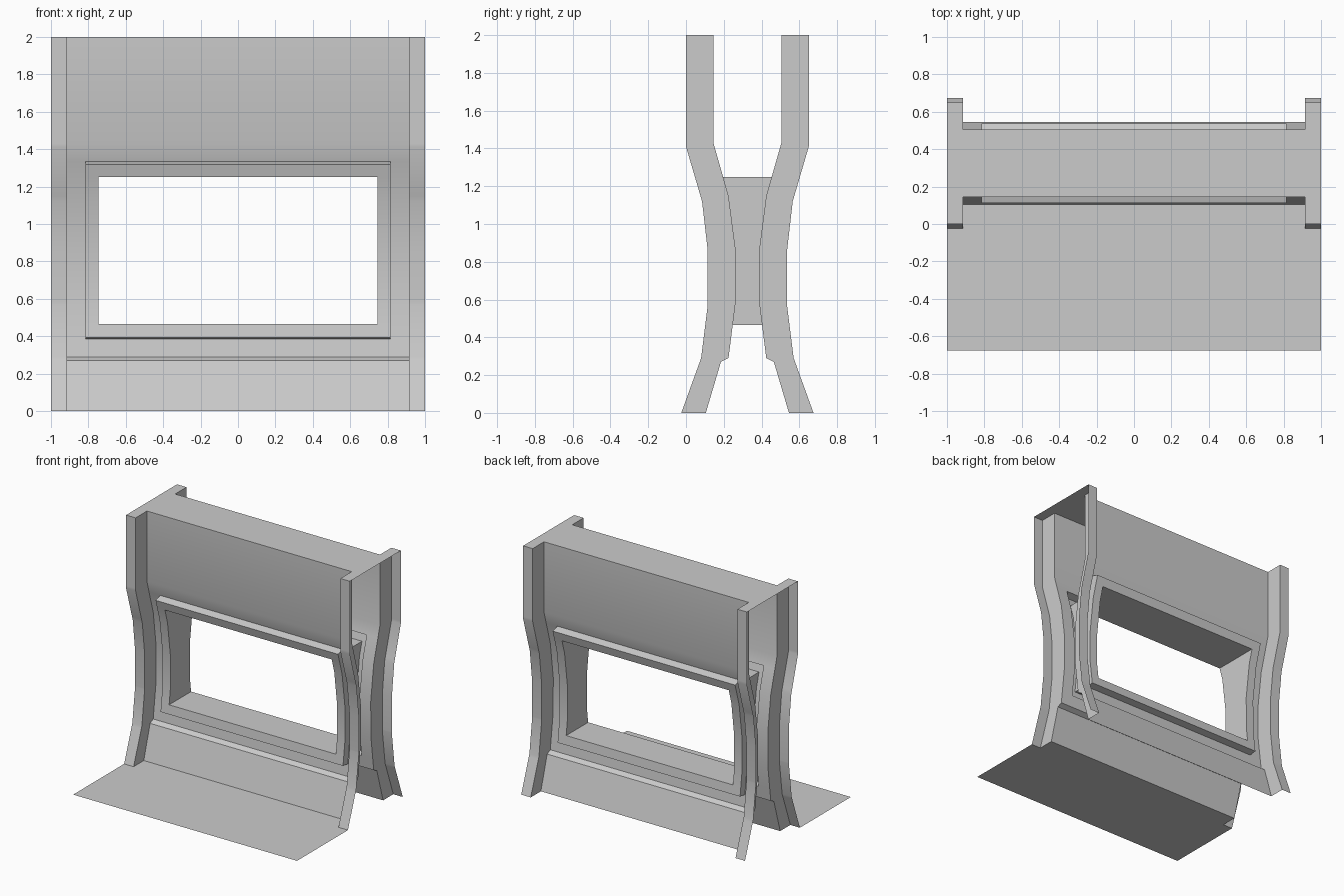
import bpy, bmesh
from mathutils import Vector

if "Cube" in bpy.data.objects:
    bpy.data.objects.remove(bpy.data.objects["Cube"])

MID = 0.325                      # plane between the two mirrored walls
PX, FX, WX = 0.915, 0.815, 0.745  # half widths: pillar edge, frame, window
# (y, z) profiles of the pillar face and the recessed panel
OUTER = [(-.025, 0), (.08, .29), (.115, .57), (.115, .86), (.085, 1.12), (0, 1.41), (0, 2)]
INNER = [(.105, 0), (.185, .27), (.225, .29), (.262, .58), (.263, .86), (.225, 1.15),
         (.145, 1.43), (.145, 2)]


def y_at(prof, z):
    for (ya, za), (yb, zb) in zip(prof, prof[1:]):
        if z <= zb:
            return ya + (yb - ya) * (z - za) / (zb - za)
    return prof[-1][0]


def clip(prof, lo, hi):
    return [(y_at(prof, lo), lo)] + [p for p in prof if lo < p[1] < hi] + [(y_at(prof, hi), hi)]


def offset(prof, d):
    out = []
    for i, (y, z) in enumerate(prof):
        a, b = prof[max(i - 1, 0)], prof[min(i + 1, len(prof) - 1)]
        t = Vector((b[0] - a[0], b[1] - a[1])).normalized()
        out.append((y - t.y * d, z + t.x * d))
    return out


def build(name, grids, mx=False, my=False):
    """Each grid is a list of rows of points, joined by quads (None skips a quad test)."""
    bm = bmesh.new()
    for rows, skip in grids:
        vs = [[bm.verts.new((x, y - MID, z)) for x, y, z in r] for r in rows]
        for i in range(len(vs) - 1):
            for j in range(len(vs[i]) - 1):
                if not (skip and skip(rows[i][j], rows[i + 1][j + 1])):
                    bm.faces.new((vs[i][j], vs[i][j + 1], vs[i + 1][j + 1], vs[i + 1][j]))
    bmesh.ops.remove_doubles(bm, verts=bm.verts, dist=1e-5)
    me = bpy.data.meshes.new(name)
    bm.to_mesh(me)
    bm.free()
    ob = bpy.data.objects.new(name, me)
    bpy.context.collection.objects.link(ob)
    ob.location.y = MID
    if mx or my:
        m = ob.modifiers.new("Mirror", 'MIRROR')
        m.use_axis = (mx, my, False)
    bpy.ops.object.select_all(action='DESELECT')
    ob.select_set(True)
    bpy.context.view_layer.objects.active = ob
    bpy.ops.object.shade_smooth_by_angle()
    return ob


# Pillars: narrow front strip plus the return to the panel
levels = sorted({z for _, z in OUTER + INNER})
pillar = [[(-1, y_at(OUTER, z), z), (-PX, y_at(OUTER, z), z), (-PX, y_at(INNER, z), z)]
          for z in levels]
build("pillar", [(pillar, None)], True, True)

# Recessed wall panel with a rectangular hole behind the frame
Z0, Z1, W0, W1 = .385, 1.335, .465, 1.25
plevels = sorted({z for _, z in INNER} | {Z0, Z1})
panel = [[(x, y_at(INNER, z), z) for x in (-PX, -FX, FX, PX)] for z in plevels]
build("wall_panel", [(panel, lambda a, b: a[0] == -FX and a[2] >= Z0 and b[2] <= Z1)],
      False, True)

# Raised window frame following the panel curve
base = clip(INNER, Z0, Z1)
front = offset(base, .062)
lo, hi = front[0][1], front[-1][1]
win = clip(front, W0, W1)


def strip(prof, xa, xb):
    return [[(xa, y, z), (xb, y, z)] for y, z in prof]


def ledge(p, q):
    return [[(-FX, *p), (FX, *p)], [(-FX, *q), (FX, *q)]]


full = clip(front, lo, W0) + win[1:-1] + clip(front, W1, hi)
if win[0] not in full:
    full.append(win[0])
full = sorted(set(full), key=lambda p: p[1])
side = [[(-FX, *b), (-FX, *f)] for b, f in zip(base, front)]
side_r = [[(FX, *f), (FX, *b)] for b, f in zip(base, front)]
build("window_frame", [
    (strip(full, -FX, -WX), None), (strip(full, WX, FX), None),
    (strip(clip(front, lo, W0), -WX, WX), None),
    (strip(clip(front, W1, hi), -WX, WX), None),
    (side, None), (side_r, None),
    (ledge(base[0], front[0]), None), (ledge(front[-1], base[-1]), None)], False, True)

# Window tunnel joining the two frames
jamb = [[(-WX, y, z), (-WX, MID, z)] for y, z in win]
sill = [[(-WX, win[0][0], W0), (0, win[0][0], W0)], [(-WX, MID, W0), (0, MID, W0)]]
head = [[(-WX, MID, W1), (0, MID, W1)], [(-WX, win[-1][0], W1), (0, win[-1][0], W1)]]
build("window_tunnel", [(jamb, None), (sill, None), (head, None)], True, True)


def flat(x0, x1, y0, y1, z):
    return ([[(x0, y0, z), (x1, y0, z)], [(x0, y1, z), (x1, y1, z)]], None)


# H-shaped top cap
yo, yi = OUTER[-1][0], INNER[-1][0]
build("top_cap", [flat(-1, -PX, yo, yi, 2), flat(-1, -PX, yi, MID, 2),
                  flat(-PX, 0, yi, MID, 2)], True, True)

# Floor in front, notched around the pillars
build("floor", [flat(-1, -PX, -.675, -.025, 0), flat(-PX, PX, -.675, -.025, 0),
                flat(-PX, PX, -.025, .105, 0), flat(PX, 1, -.675, -.025, 0)])
